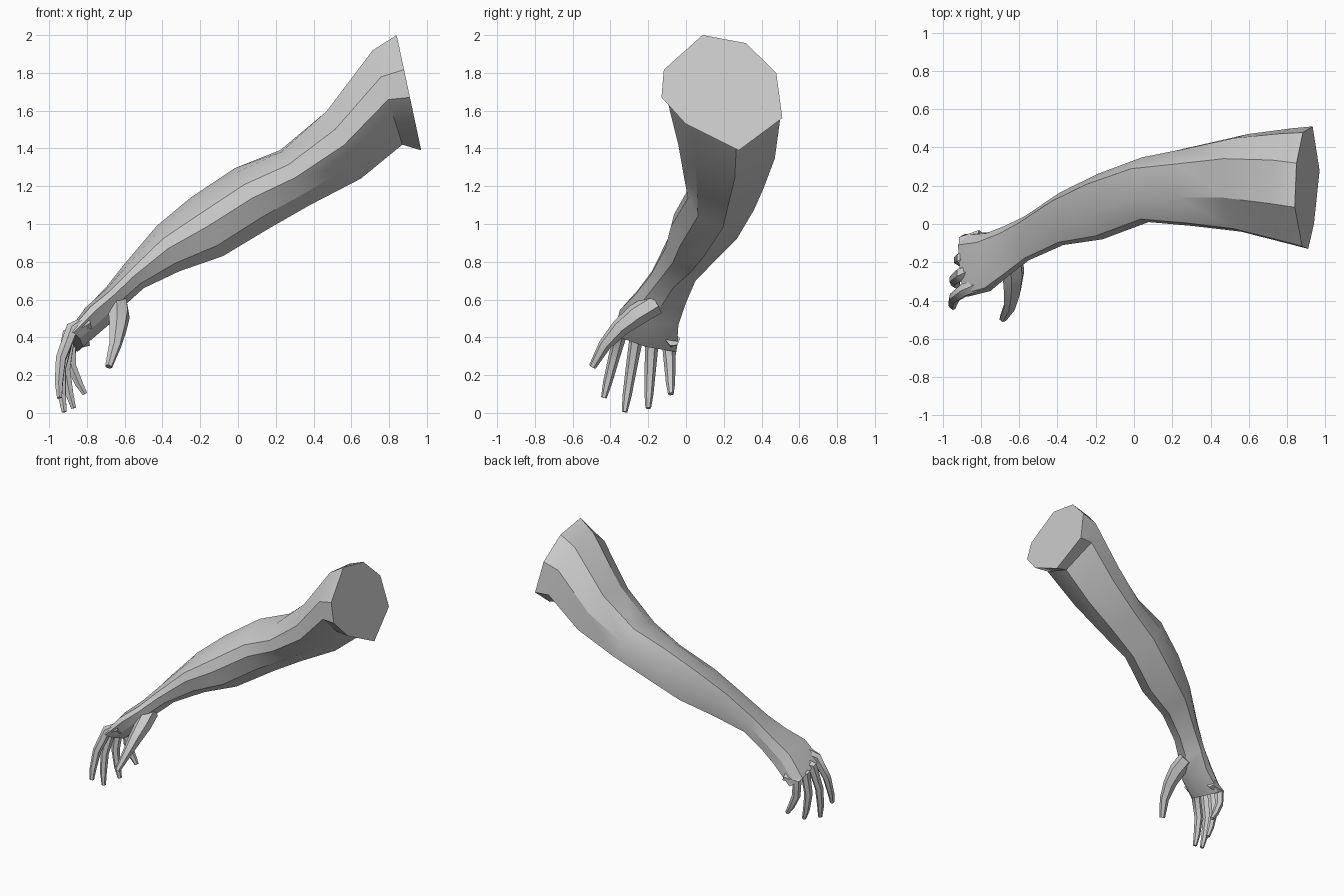
import bpy, bmesh, math
from mathutils import Vector

cube = bpy.data.objects.get("Cube")
if cube:
    bpy.data.objects.remove(cube)

skin = bpy.data.materials.new("grey skin")
skin.use_nodes = True
COLOUR = (0.6, 0.6, 0.6, 1)
skin.diffuse_color = COLOUR
skin.node_tree.nodes["Principled BSDF"].inputs["Base Color"].default_value = COLOUR


def loft(name, rings, angle):
    """Skin a list of equal rings, closing both ends."""
    bm = bmesh.new()
    loops = [[bm.verts.new(p) for p in ring] for ring in rings]
    count = len(loops[0])
    for a, b in zip(loops, loops[1:]):
        for i in range(count):
            j = (i + 1) % count
            bm.faces.new((a[i], a[j], b[j], b[i]))
    bm.faces.new(loops[0])
    bm.faces.new(loops[-1])
    bmesh.ops.recalc_face_normals(bm, faces=bm.faces)
    mesh = bpy.data.meshes.new(name)
    bm.to_mesh(mesh)
    bm.free()
    mesh.materials.append(skin)
    obj = bpy.data.objects.new(name, mesh)
    bpy.context.collection.objects.link(obj)
    bpy.ops.object.select_all(action="DESELECT")
    obj.select_set(True)
    bpy.context.view_layer.objects.active = obj
    bpy.ops.object.shade_smooth_by_angle(angle=math.radians(angle))
    return obj


def digit(name, path, radii, sides=6):
    """Tapered tube with one ring at each joint."""
    pts = [Vector(p) for p in path]
    rings = []
    for i, (p, r) in enumerate(zip(pts, radii)):
        along = (pts[min(i + 1, len(pts) - 1)] - pts[max(i - 1, 0)]).normalized()
        side = along.cross(Vector((1, 0, 0.2))).normalized()
        up = side.cross(along)
        turns = [math.tau * k / sides for k in range(sides)]
        rings.append([p + r * (math.cos(t) * side + math.sin(t) * up) for t in turns])
    return loft(name, rings, 50)


# Cross-sections as (front to back, bottom to top) fractions
SHOULDER = [(.34, 1), (.7, .93), (.95, .67), (1, .28), (.64, 0), (.2, .23), (0, .46), (.02, .7)]
FOREARM = [(.36, .9), (.82, 1), (.97, .68), (1, .3), (.5, 0), (.14, .18), (0, .5), (.05, .72)]

# Stations: top x, top z, bottom x, bottom z, front y, back y, hand tilt
STATIONS = [
    (.84, 2.0, .97, 1.39, -.13, .51, 0),
    (.71, 1.93, .87, 1.42, -.1, .5, 0),
    (.46, 1.61, .65, 1.24, -.04, .47, 0),
    (.22, 1.4, .38, 1.1, -.01, .41, 0),
    (-.02, 1.3, .17, .98, .01, .36, 0),
    (-.25, 1.14, -.08, .83, -.08, .27, 0),
    (-.43, .99, -.31, .75, -.11, .17, 0),
    (-.6, .79, -.5, .66, -.19, .05, 0),
    (-.7, .67, -.61, .56, -.27, .0, .02),
    (-.82, .56, -.68, .47, -.35, -.04, .06),
    (-.92, .41, -.82, .35, -.38, -.05, .09),
]

# Arm and palm
rings = []
for i, (tx, tz, bx, bz, front, back, tilt) in enumerate(STATIONS):
    blend = min(1, i / 5)
    ring = []
    for s, f in zip(SHOULDER, FOREARM):
        v, u = Vector(s).lerp(Vector(f), blend)
        ring.append((bx + (tx - bx) * u, front + (back - front) * v,
                     bz + (tz - bz) * u + tilt * (.5 - v)))
    rings.append(ring)
loft("arm_and_palm", rings, 28)

# Fingers: knuckle, then tip, with a bowed middle joint
FINGERS = {
    "index_finger": ((-.85, -.34, .44), (-.945, -.435, .08)),
    "middle_finger": ((-.87, -.26, .41), (-.92, -.325, .005)),
    "ring_finger": ((-.87, -.18, .38), (-.87, -.2, .025)),
    "little_finger": ((-.86, -.09, .35), (-.81, -.08, .1)),
}
for name, (base, tip) in FINGERS.items():
    base, tip = Vector(base), Vector(tip)
    bow = Vector((-.045, 0, .01))
    path = [base + Vector((.06, .02, .04)), base + bow * .6,
            base.lerp(tip, .45) + bow, base.lerp(tip, .8) + bow * .5, tip]
    digit(name, path, (.04, .037, .03, .024, .015))

# Thumb
digit("thumb", [(-.64, -.16, .58), (-.63, -.26, .52), (-.635, -.35, .45),
                (-.65, -.43, .36), (-.685, -.495, .245)],
      (.06, .06, .048, .034, .02))
